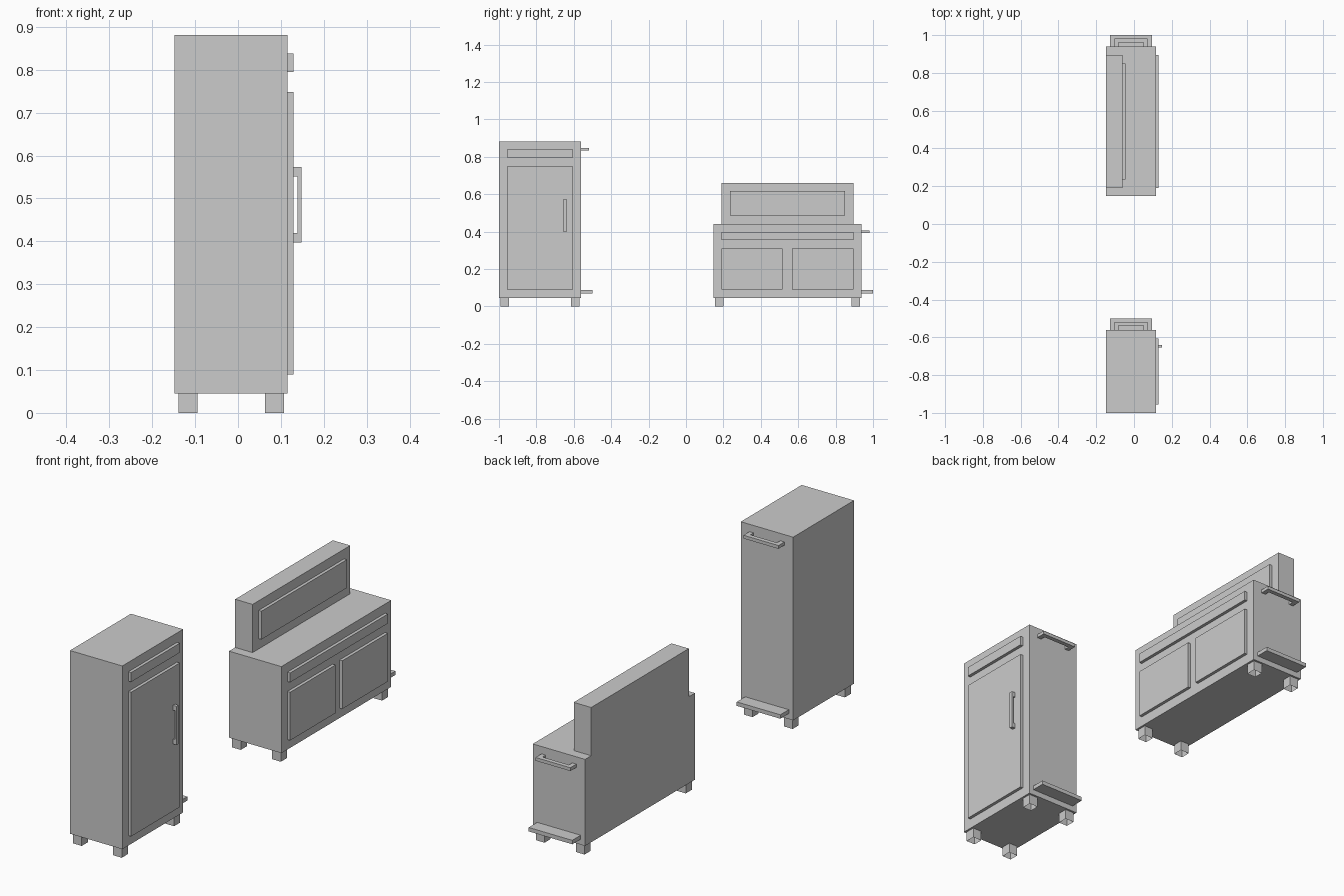
import bpy, bmesh

if "Cube" in bpy.data.objects:
    bpy.data.objects.remove(bpy.data.objects["Cube"])

X0, X1, XP, XH = -0.148, 0.116, 0.130, 0.148   # back, front, panel face, handle face
ZB = 0.045                                     # underside of cabinets


def finish(name, bm):
    bmesh.ops.recalc_face_normals(bm, faces=bm.faces)
    mesh = bpy.data.meshes.new(name)
    bm.to_mesh(mesh)
    bm.free()
    obj = bpy.data.objects.new(name, mesh)
    bpy.context.collection.objects.link(obj)
    return obj


def box(name, x, y, z, open_bottom=False):
    bm = bmesh.new()
    bmesh.ops.create_cube(bm, size=1)
    for v in bm.verts:
        v.co = [r[0] if c < 0 else r[1] for c, r in zip(v.co, (x, y, z))]
    if open_bottom:
        low = [f for f in bm.faces if all(v.co.z < z[0] + 1e-5 for v in f.verts)]
        bmesh.ops.delete(bm, geom=low, context='FACES_ONLY')
    return finish(name, bm)


def handle(name, length, depth, leg, bar, thick, place):
    """U-shaped pull: profile in (along, out), extruded, mapped by place()."""
    h = length / 2
    prof = [(-h, 0), (-h, depth), (h, depth), (h, 0), (h - leg, 0),
            (h - leg, depth - bar), (leg - h, depth - bar), (leg - h, 0)]
    bm = bmesh.new()
    face = bm.faces.new([bm.verts.new(place(a, o, -thick / 2)) for a, o in prof])
    ext = bmesh.ops.extrude_face_region(bm, geom=[face])
    top = [g for g in ext["geom"] if isinstance(g, bmesh.types.BMVert)]
    low = bm.verts[:]
    shift = [b - a for a, b in zip(place(0, 0, 0), place(0, 0, thick))]
    bmesh.ops.translate(bm, verts=top, vec=shift)
    if face.is_valid is False:
        bmesh.ops.holes_fill(bm, edges=bm.edges)
    return finish(name, bm)


def cabinet(tag, y0, y1, top, pull_z):
    box(tag + "_body", (X0, X1), (y0, y1), (ZB, top))
    # four hollow feet
    for i, x in enumerate((X0 + 0.009, X1 - 0.053)):
        for j, y in enumerate((y0 + 0.009, y1 - 0.053)):
            box(f"{tag}_foot_{i}{j}", (x, x + 0.044), (y, y + 0.044), (0, ZB), True)
    # end shelf lip and towel-rail handle
    box(tag + "_end_ledge", (-0.126, 0.094), (y1, y1 + 0.061), (0.07, 0.088))
    handle(tag + "_end_handle", 0.176, 0.043, 0.021, 0.02, 0.015,
           lambda a, o, t: (-0.016 + a, y1 + o, pull_z + t))


# tall cabinet
cabinet("tall_cabinet", -1.0, -0.561, 0.881, 0.84)
box("tall_drawer_front", (X1, XP), (-0.956, -0.605), (0.795, 0.838))
box("tall_door", (X1, XP), (-0.956, -0.605), (0.09, 0.748))
handle("tall_door_handle", 0.176, XH - XP, 0.022, 0.009, 0.015,
       lambda a, o, t: (XP + o, -0.647 + t, 0.485 + a))

# low cabinet with raised back
cabinet("low_cabinet", 0.147, 0.939, 0.44, 0.399)
box("low_drawer_front", (X1, XP), (0.191, 0.895), (0.355, 0.398))
for i, (a, b) in enumerate(((0.191, 0.517), (0.567, 0.895))):
    box(f"low_door_{i}", (X1, XP), (a, b), (0.09, 0.31))
box("back_riser", (X0, -0.06), (0.191, 0.895), (0.44, 0.66))
box("back_riser_panel", (-0.06, -0.046), (0.235, 0.85), (0.487, 0.616))
